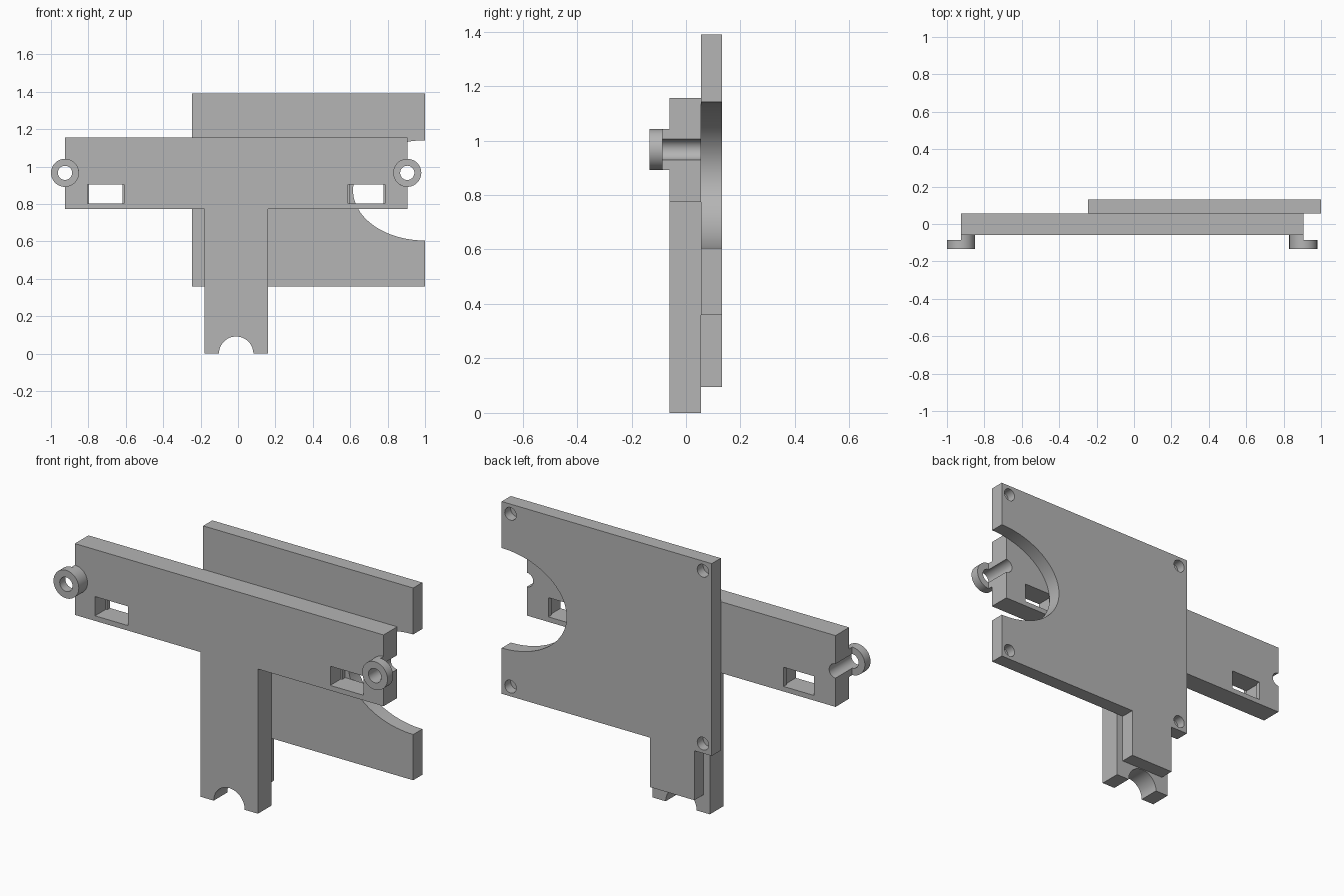
import bpy, bmesh
from math import cos, sin, pi

cube = bpy.data.objects.get("Cube")
if cube:
    bpy.data.objects.remove(cube, do_unlink=True)

grey = bpy.data.materials.new("plain grey")
grey.use_nodes = True
grey.diffuse_color = (0.46, 0.46, 0.46, 1)
grey.node_tree.nodes["Principled BSDF"].inputs["Base Color"].default_value = grey.diffuse_color

MID = -0.01                 # symmetry axis of the T bracket
FRONT, JOIN, BACK = -0.06, 0.055, 0.132
EYE_Z, EYE_R, BORE_R = 0.967, 0.075, 0.038


def arc(cx, cz, rx, rz, start, end, steps=32):
    """Points along an elliptical arc in the x-z plane."""
    angles = [start + (end - start) * i / steps for i in range(steps + 1)]
    return [(cx + rx * cos(a), cz + rz * sin(a)) for a in angles]


def circle(cx, cz, r):
    return arc(cx, cz, r, r, 0, 2 * pi, 48)[:-1]


def rect(x0, x1, z0, z1):
    return [(x0, z0), (x1, z0), (x1, z1), (x0, z1)]


def slab(name, outline, y0, y1):
    """Extrude an x-z outline from y0 to y1."""
    bm = bmesh.new()
    face = bm.faces.new([bm.verts.new((x, y0, z)) for x, z in outline])
    out = bmesh.ops.extrude_face_region(bm, geom=[face])
    moved = [v for v in out["geom"] if isinstance(v, bmesh.types.BMVert)]
    bmesh.ops.translate(bm, verts=moved, vec=(0, y1 - y0, 0))
    bmesh.ops.recalc_face_normals(bm, faces=bm.faces)
    mesh = bpy.data.meshes.new(name)
    bm.to_mesh(mesh)
    bm.free()
    mesh.materials.append(grey)
    obj = bpy.data.objects.new(name, mesh)
    bpy.context.collection.objects.link(obj)
    return obj


def cut(obj, outline, y0, y1):
    """Subtract an extruded outline from an object."""
    cutter = slab("cutter", outline, y0, y1)
    cutter.hide_render = True
    mod = obj.modifiers.new("cut", "BOOLEAN")
    mod.operation = "DIFFERENCE"
    mod.solver = "EXACT"
    mod.object = cutter
    graph = bpy.context.evaluated_depsgraph_get()
    mesh = bpy.data.meshes.new_from_object(obj.evaluated_get(graph))
    obj.modifiers.clear()
    obj.data = mesh
    bpy.data.objects.remove(cutter, do_unlink=True)


# T bracket: right half outline, mirrored about its axis
half = arc(0, 0, 0.092, 0.092, pi / 2, 0, 16)
half += [(0.17, 0), (0.17, 0.775), (0.915, 0.775)]
half += arc(0.915, EYE_Z, BORE_R, BORE_R, 1.5 * pi, pi / 2, 24)
half += [(0.915, 1.157)]
outline = [(MID + x, z) for x, z in half]
outline += [(MID - x, z) for x, z in reversed(half[1:])]
bracket = slab("t_bracket", outline, FRONT, JOIN)

# Windows with a thin narrower lip at the back
for side in (-1, 1):
    cx = MID + side * 0.697
    cut(bracket, rect(cx - 0.098, cx + 0.098, 0.802, 0.905), FRONT - 0.05, 0.03)
    cut(bracket, rect(cx - 0.09, cx + 0.09, 0.802, 0.905), 0, JOIN + 0.05)

# Eyelets: full ring in front, half spacer behind it
for side, label in ((-1, "right"), (1, "left")):
    cx = MID + side * 0.915
    ring = slab(label + "_eyelet_ring", circle(cx, EYE_Z, EYE_R), -0.134, -0.086)
    cut(ring, circle(cx, EYE_Z, BORE_R), -0.2, 0)
    a, b = (pi / 2, 1.5 * pi) if side > 0 else (-pi / 2, pi / 2)
    spacer = arc(cx, EYE_Z, EYE_R, EYE_R, a, b) + arc(cx, EYE_Z, BORE_R, BORE_R, b, a)
    slab(label + "_eyelet_spacer", spacer, -0.086, FRONT)

# Back plate with a lower tab and an elliptical bite
outline = [(-0.245, 0.36), (-0.142, 0.36), (-0.142, 0.095), (0.122, 0.095),
           (0.122, 0.36), (1, 0.36)]
outline += arc(1, 0.873, 0.385, 0.268, 1.5 * pi, pi / 2, 48)
outline += [(1, 1.39), (-0.245, 1.39)]
plate = slab("back_plate", outline, JOIN, BACK)

# Blind screw holes in the corners
for x in (-0.193, 0.948):
    for z in (0.412, 1.338):
        cut(plate, circle(x, z, 0.034), BACK - 0.05, BACK + 0.05)

# Smooth the round walls and keep the edges sharp
bpy.ops.object.select_all(action="DESELECT")
for obj in bpy.context.collection.objects:
    if obj.type == "MESH" and grey.name in obj.data.materials:
        obj.select_set(True)
        bpy.context.view_layer.objects.active = obj
bpy.ops.object.shade_smooth_by_angle(angle=0.5)
